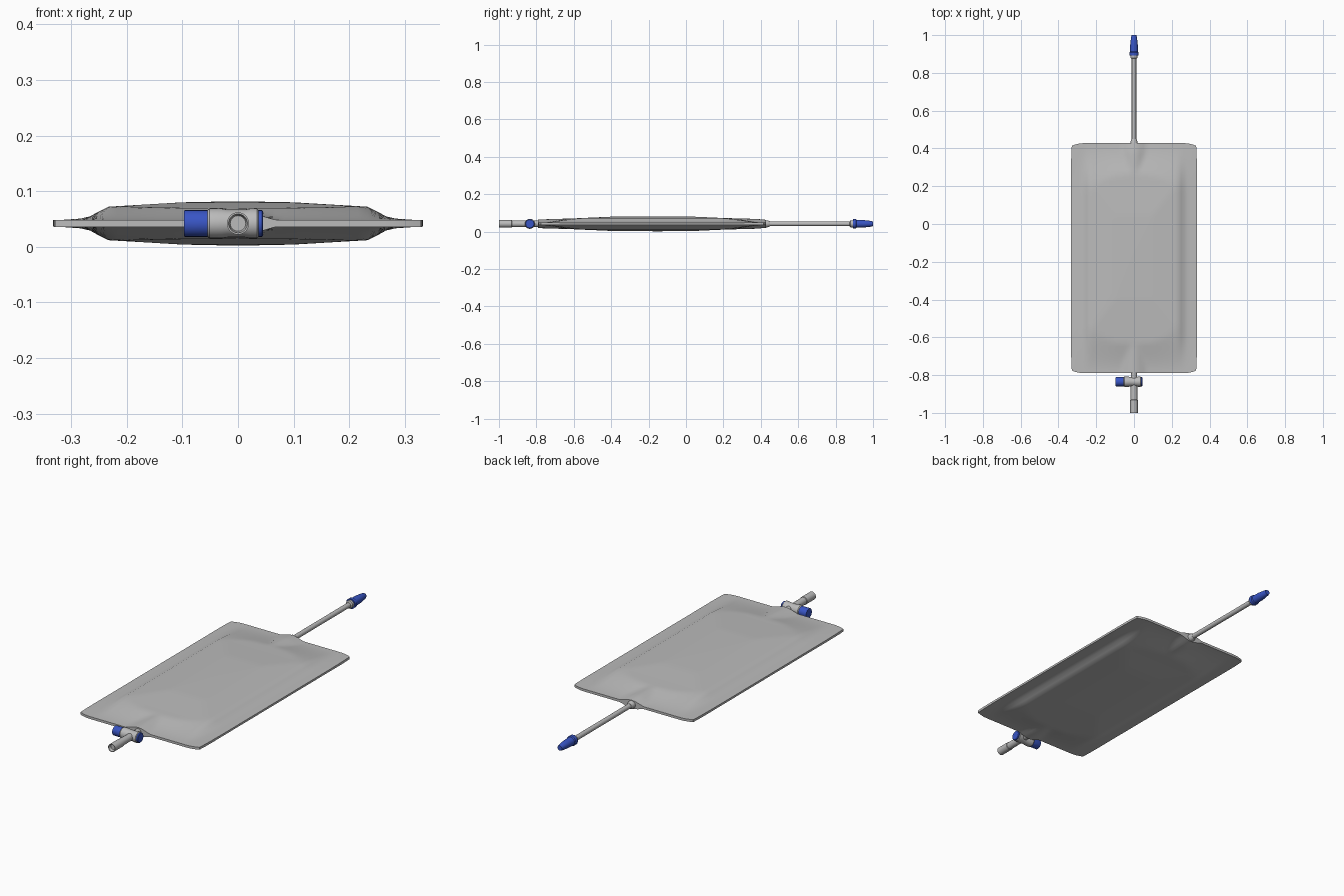
import bpy, bmesh, math
from mathutils import Vector

cube = bpy.data.objects.get("Cube")
if cube:
    bpy.data.objects.remove(cube, do_unlink=True)


def material(name, rgb):
    m = bpy.data.materials.new(name)
    m.use_nodes = True
    m.diffuse_color = (*rgb, 1)
    m.node_tree.nodes["Principled BSDF"].inputs["Base Color"].default_value = (*rgb, 1)
    return m


GREY = material("soft grey", (0.5, 0.5, 0.5))
BLUE = material("deep blue", (0.04, 0.09, 0.55))
MID = 0.042


def finish(bm, name, mat, angle=35):
    bmesh.ops.recalc_face_normals(bm, faces=bm.faces)
    mesh = bpy.data.meshes.new(name)
    bm.to_mesh(mesh)
    bm.free()
    mesh.materials.append(mat)
    ob = bpy.data.objects.new(name, mesh)
    bpy.context.collection.objects.link(ob)
    bpy.ops.object.select_all(action='DESELECT')
    ob.select_set(True)
    bpy.context.view_layer.objects.active = ob
    bpy.ops.object.shade_smooth_by_angle(angle=math.radians(angle))
    return ob


def lathe(name, mat, profile, axis="y", y=0.0, sides=24):
    """Revolve (position, radius) pairs around the x or y axis."""
    bm = bmesh.new()
    rings = []
    for pos, r in profile:
        ring = []
        for i in range(sides):
            a = math.tau * i / sides
            u, v = r * math.cos(a), MID + r * math.sin(a)
            ring.append(bm.verts.new((u, pos, v) if axis == "y" else (pos, y + u, v)))
        rings.append(ring)
    for a, b in zip(rings, rings[1:]):
        for i in range(sides):
            j = (i + 1) % sides
            bm.faces.new((a[i], a[j], b[j], b[i]))
    bm.faces.new(rings[0])
    bm.faces.new(rings[-1])
    return finish(bm, name, mat)


def interp(points, t):
    for (a, p), (b, q) in zip(points, points[1:]):
        if t <= b:
            return p + (q - p) * max(0, (t - a) / (b - a))
    return points[-1][1]


def smooth(t):
    t = min(1, max(0, t))
    return t * t * (3 - 2 * t)


# Filled pouch: half thickness across the width and along the centre line
ACROSS = [(0, 1), (0.1, 0.95), (0.235, 0.75), (0.272, 0.24), (0.333, 0.13)]
ALONG = [(-0.79, 0.023), (-0.6, 0.029), (-0.4, 0.038), (-0.15, 0.04),
         (0.05, 0.038), (0.2, 0.031), (0.38, 0.026), (0.428, 0.021)]
Y0, Y1, HALF = -0.79, 0.428, 0.333


def half_thickness(x, y):
    full = 0.04 * interp(ACROSS, abs(x))
    inset = smooth(min((y - Y0) / 0.26, (Y1 - y) / 0.26))
    body = 0.006 + (full - 0.006) * inset
    body = min(body, interp(ALONG, y))
    sleeve = interp(ALONG, y) * math.exp(-(x / 0.06) ** 2)
    return max(body, sleeve, 0.005)


bm = bmesh.new()
for side in (1, -1):
    made = bmesh.ops.create_grid(bm, x_segments=40, y_segments=60, size=1)["verts"]
    for v in made:
        u, w = v.co.x, v.co.y
        x, y = u * HALF, (Y0 + Y1) / 2 + w * (Y1 - Y0) / 2
        h = half_thickness(x, y)
        corner = max(0, abs(u) - 0.8) / 0.2
        pull = 0.014 * corner ** 2 * w ** 8
        v.co = Vector((x * (1 - 0.012 * w ** 12), y - math.copysign(pull, w), MID + side * h))
bmesh.ops.bridge_loops(bm, edges=[e for e in bm.edges if e.is_boundary])
finish(bm, "pouch", GREY, 40)

# Inlet tube with its sleeve, end collar and cap
lathe("inlet_tube", GREY, [(0.2, 0.012), (0.9, 0.012)])
lathe("inlet_sleeve", GREY, [(0.38, 0.019), (0.435, 0.019), (0.45, 0.013)])
lathe("inlet_collar", GREY, [(0.875, 0.013), (0.88, 0.019), (0.896, 0.019)])
lathe("inlet_cap", BLUE, [(0.892, 0.025), (0.908, 0.025), (0.912, 0.021),
                          (0.95, 0.02), (0.992, 0.015), (1.0, 0.012)])

# Outlet tube with a stepped, hollow tip
lathe("outlet_tube", GREY, [(-0.7, 0.016), (-0.93, 0.018), (-0.932, 0.02),
                            (-1.0, 0.02), (-1.0, 0.017), (-0.985, 0.014)])

# Cross valve: waisted barrel with a long knob and a short end plug
VALVE_Y = -0.835
lathe("valve_barrel", GREY, [(-0.055, 0.024), (-0.051, 0.027), (-0.03, 0.027), (-0.018, 0.025),
                             (0.012, 0.025), (0.022, 0.027), (0.034, 0.027), (0.037, 0.024)],
      axis="x", y=VALVE_Y)
lathe("valve_knob", BLUE, [(-0.097, 0.023), (-0.095, 0.024), (-0.053, 0.024)], axis="x", y=VALVE_Y)
lathe("valve_plug", BLUE, [(0.035, 0.024), (0.043, 0.024), (0.045, 0.022)], axis="x", y=VALVE_Y)
